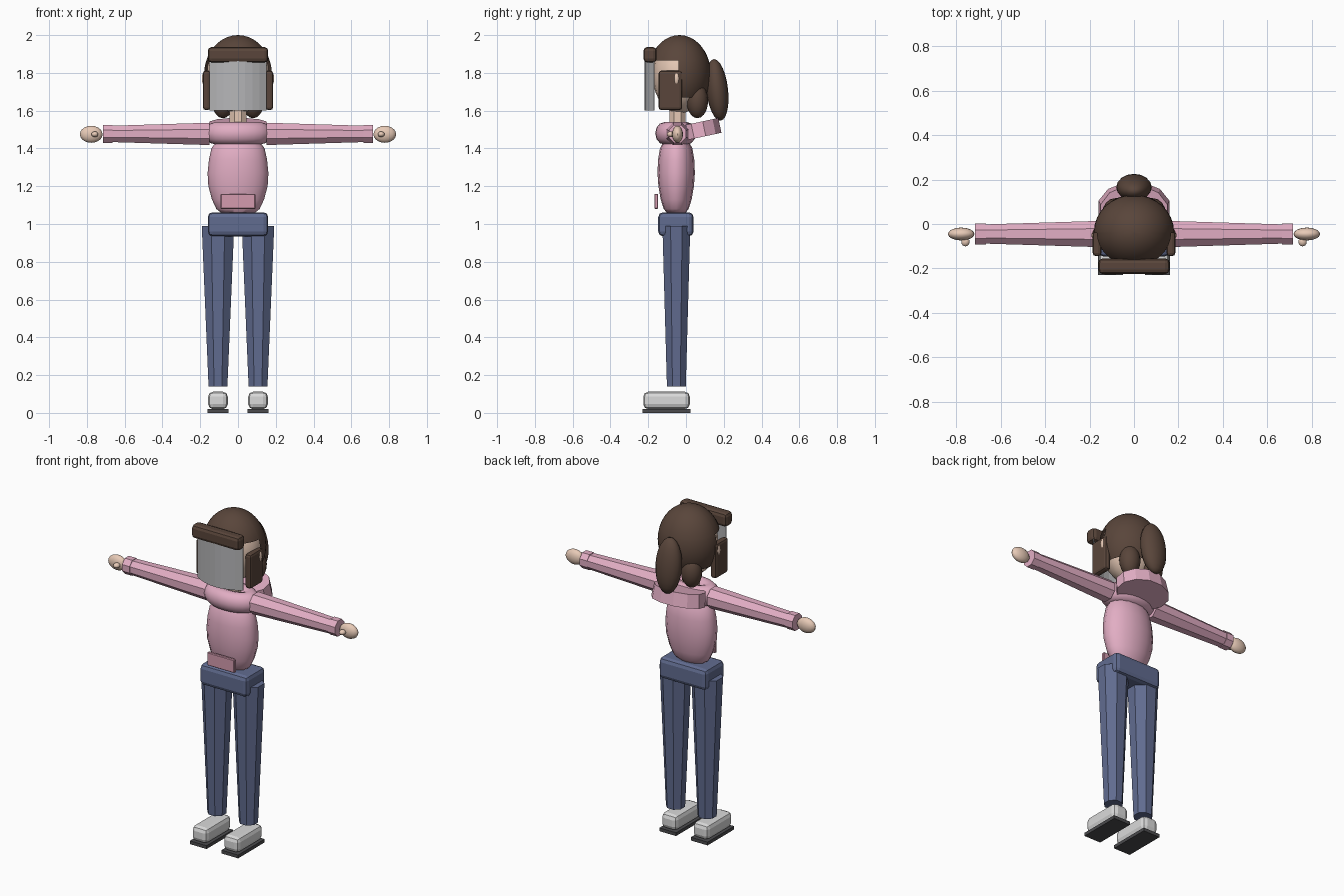
import bpy, bmesh, math
from mathutils import Matrix, Vector

if "Cube" in bpy.data.objects:
    bpy.data.objects.remove(bpy.data.objects["Cube"])


def material(name, r, g, b):
    m = bpy.data.materials.new(name)
    m.diffuse_color = (r, g, b, 1)
    m.use_nodes = True
    m.node_tree.nodes["Principled BSDF"].inputs["Base Color"].default_value = m.diffuse_color
    return m


PINK = material("pink knit", 0.76, 0.42, 0.55)
ROSE = material("dusty rose", 0.66, 0.33, 0.43)
BLUE = material("denim blue", 0.12, 0.15, 0.28)
HAIR = material("dark brown hair", 0.10, 0.06, 0.043)
SKIN = material("skin", 0.80, 0.59, 0.47)
GREY = material("visor grey", 0.47, 0.47, 0.48)
WHITE = material("shoe white", 0.70, 0.70, 0.70)
DARK = material("sole grey", 0.07, 0.07, 0.075)


def finish(bm, name, mat, angle=None):
    bmesh.ops.recalc_face_normals(bm, faces=bm.faces)
    me = bpy.data.meshes.new(name)
    bm.to_mesh(me)
    bm.free()
    ob = bpy.data.objects.new(name, me)
    bpy.context.collection.objects.link(ob)
    me.materials.append(mat)
    if angle:
        bpy.ops.object.select_all(action='DESELECT')
        bpy.context.view_layer.objects.active = ob
        ob.select_set(True)
        bpy.ops.object.shade_smooth_by_angle(angle=math.radians(angle))
    return ob


def ellipsoid(name, mat, c, r, seg=20, rings=14, cut=None):
    bm = bmesh.new()
    bmesh.ops.create_uvsphere(bm, u_segments=seg, v_segments=rings, radius=1)
    bm.transform(Matrix.Translation(c) @ Matrix.Diagonal((*r, 1)))
    if cut:
        cut(bm)
    return finish(bm, name, mat, 40)


def box(name, mat, lo, hi, bevel=0.0, seg=2):
    lo, hi = Vector(lo), Vector(hi)
    bm = bmesh.new()
    bmesh.ops.create_cube(bm, size=1)
    bm.transform(Matrix.Translation((lo + hi) / 2) @ Matrix.Diagonal((*(hi - lo), 1)))
    if bevel:
        bmesh.ops.bevel(bm, geom=bm.edges[:], offset=bevel, segments=seg,
                        profile=0.5, affect='EDGES')
    return finish(bm, name, mat)


def loft(name, mat, rings, sides, place, phase=0.0, angle=None, ripple=0.0):
    """Join rings of (station, radius a, radius b); place() maps to space."""
    bm = bmesh.new()
    loops = []
    for s, a, b in rings:
        loop = []
        for i in range(sides):
            t = 2 * math.pi * (i + phase) / sides
            k = 1 - ripple * (i % 2)
            loop.append(bm.verts.new(place(s, a * k * math.cos(t), b * k * math.sin(t))))
        loops.append(loop)
    for p, q in zip(loops, loops[1:]):
        for i in range(sides):
            j = (i + 1) % sides
            bm.faces.new((p[i], p[j], q[j], q[i]))
    bm.faces.new(loops[0])
    bm.faces.new(loops[-1])
    return finish(bm, name, mat, angle)


def upright(x, y):
    return lambda s, a, b: (x + a, y + b, s)


# Head and neck
HEAD = (0, -0.035, 1.79)
ellipsoid("head", SKIN, HEAD, (0.165, 0.142, 0.205))
loft("neck", SKIN, [(1.49, 0.05, 0.045), (1.62, 0.05, 0.045)], 8, upright(0, -0.045), 0.5)


# Hair cap, open over the face and under the nape
def hair_cut(bm):
    for co, no in (((0, 0, 1.865), (0, 0, 1)), ((0, -0.04, 0), (0, 1, 0)),
                   ((0, 0, 1.67), (0, 0, 1))):
        bmesh.ops.bisect_plane(bm, geom=bm.verts[:] + bm.edges[:] + bm.faces[:],
                               plane_co=co, plane_no=no)
    gone = []
    for f in bm.faces:
        c = f.calc_center_median()
        if c.z < 1.67 or (c.z < 1.865 and c.y < -0.04):
            gone.append(f)
    bmesh.ops.delete(bm, geom=gone, context='FACES')


ellipsoid("hair_cap", HAIR, HEAD, (0.18, 0.167, 0.21), 32, 20, hair_cut)
box("fringe", HAIR, (-0.16, -0.225, 1.855), (0.16, -0.155, 1.937), 0.02)


# Ponytail, narrower and set back toward the bottom
def droop(bm):
    for v in bm.verts:
        v.co.y += 0.10 * (1.71 - v.co.z)


ellipsoid("ponytail", HAIR, (0, 0.165, 1.71), (0.08, 0.058, 0.163), 16, 12, droop)

# Curved face visor
bm = bmesh.new()
cols = []
for i in range(9):
    x = -0.152 + 0.038 * i
    y = -0.22 + 0.05 * (x / 0.152) ** 2
    cols.append([bm.verts.new((x, y + d, z)) for d, z in
                 ((0, 1.6), (0, 1.88), (0.004, 1.88), (0.004, 1.6))])
for p, q in zip(cols, cols[1:]):
    for k in range(4):
        bm.faces.new((p[k], q[k], q[(k + 1) % 4], p[(k + 1) % 4]))
bm.faces.new(cols[0])
bm.faces.new(cols[-1])
finish(bm, "visor", GREY)

# Jumper body, rolled collar, hood and front pocket
loft("jumper_body", PINK,
     [(1.06, 0.09, 0.05), (1.08, 0.115, 0.066), (1.13, 0.138, 0.082), (1.20, 0.157, 0.094),
      (1.27, 0.161, 0.099), (1.34, 0.154, 0.096), (1.40, 0.141, 0.086), (1.43, 0.12, 0.07)],
     32, upright(0, -0.052), angle=50, ripple=0.025)

bm = bmesh.new()
grid = []
for i in range(24):
    t = 2 * math.pi * i / 24
    grid.append([])
    for j in range(12):
        p = 2 * math.pi * j / 12
        k = math.cos(p)
        grid[-1].append(bm.verts.new(((0.115 + 0.06 * k) * math.cos(t),
                                      -0.055 + (0.058 + 0.05 * k) * math.sin(t),
                                      1.48 + 0.06 * math.sin(p))))
for i in range(24):
    for j in range(12):
        a, b, k = grid[i], grid[(i + 1) % 24], (j + 1) % 12
        bm.faces.new((a[j], b[j], b[k], a[k]))
finish(bm, "rolled_collar", PINK, 60)

hood = loft("hood", PINK, [(-0.04, 0.165, 0.12), (0.04, 0.155, 0.12)], 12,
            lambda s, a, b: (a, b, s), 0.5)
hood.data.transform(Matrix.Translation((0, 0.066, 1.498)) @ Matrix.Rotation(math.radians(12), 4, 'X'))
box("front_pocket", ROSE, (-0.092, -0.167, 1.08), (0.092, -0.147, 1.16), 0.004, 1)

# Hips
box("hips", BLUE, (-0.16, -0.147, 0.935), (0.16, 0.04, 1.062), 0.025)

# Mirrored parts
for s, side in ((-1, "left"), (1, "right")):
    box(side + "_hair_lock", HAIR, (s * 0.166 - 0.02, -0.145, 1.603),
        (s * 0.166 + 0.02, -0.02, 1.812), 0.015)
    ellipsoid(side + "_nape_hair", HAIR, (s * 0.08, 0.06, 1.652), (0.06, 0.057, 0.092), 14, 10)
    ellipsoid(side + "_ear", SKIN, (s * 0.175, -0.05, 1.77), (0.017, 0.017, 0.037), 12, 8)

    # Sleeve with a cuff at the wrist
    def along(t, a, b, s=s):
        return (s * t, -0.045 + a, 1.477 + b)
    loft(side + "_sleeve", PINK, [(0.15, 0.064, 0.064), (0.69, 0.046, 0.046)], 8, along, 0.5)
    loft(side + "_cuff", PINK, [(0.665, 0.05, 0.051), (0.715, 0.05, 0.051)], 8, along, 0.5)
    ellipsoid(side + "_hand", SKIN, (s * 0.777, -0.045, 1.475), (0.06, 0.029, 0.045), 16, 10)
    ellipsoid(side + "_thumb", SKIN, (s * 0.758, -0.08, 1.475), (0.019, 0.021, 0.015), 10, 8)

    # Trouser leg and shoe
    loft(side + "_trouser_leg", BLUE, [(0.14, 0.054, 0.054), (0.99, 0.093, 0.08)], 8,
         upright(s * 0.106, -0.051), 0.5)
    x = s * 0.106
    box(side + "_shoe", WHITE, (x - 0.052, -0.226, 0.02), (x + 0.052, 0.02, 0.112), 0.026)
    box(side + "_sole", DARK, (x - 0.056, -0.23, 0), (x + 0.056, 0.024, 0.02))
